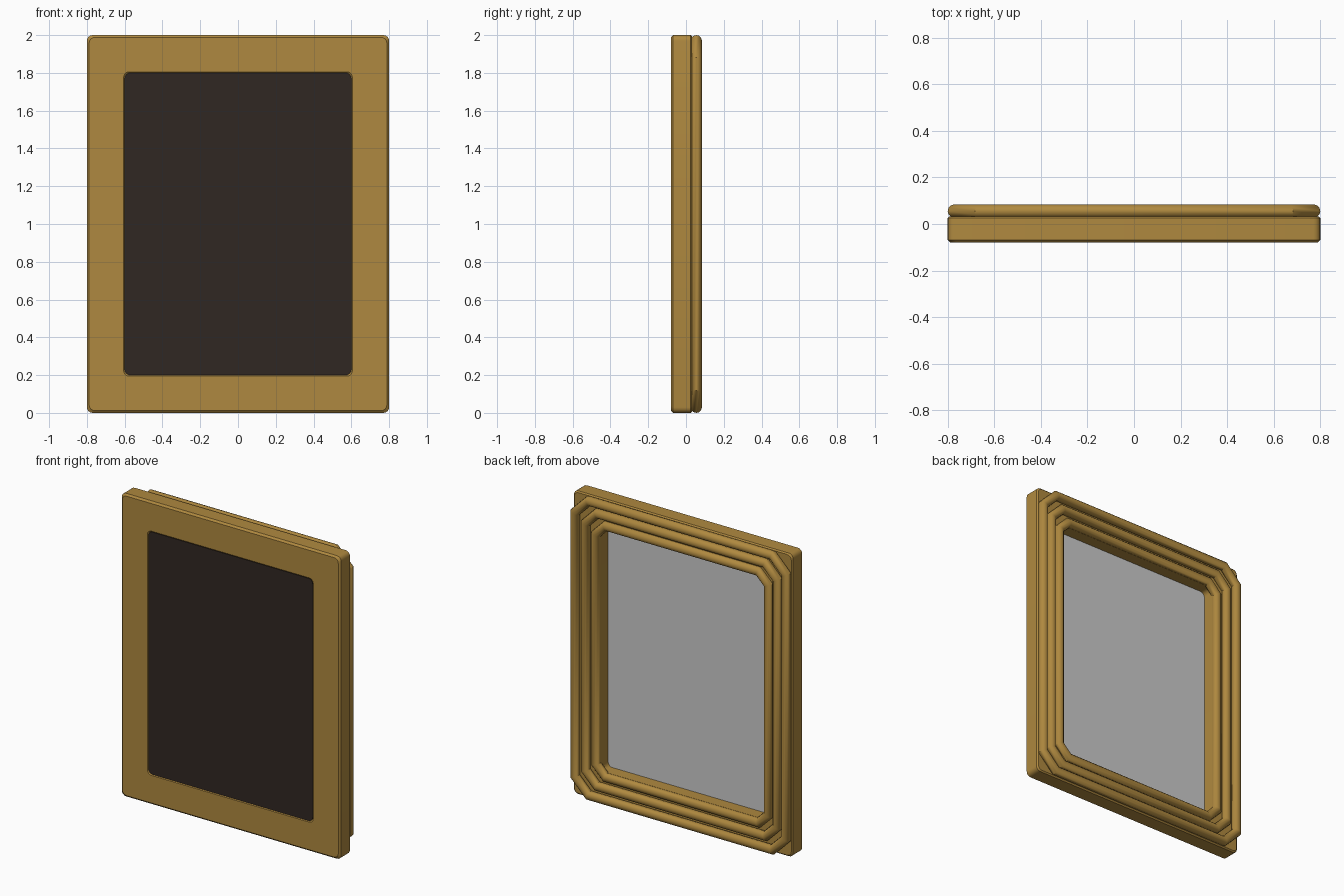
import bpy, bmesh
from math import sin, cos, pi

if "Cube" in bpy.data.objects:
    bpy.data.objects.remove(bpy.data.objects["Cube"])


def material(name, rgb):
    m = bpy.data.materials.new(name)
    m.diffuse_color = (*rgb, 1)
    m.use_nodes = True
    m.node_tree.nodes["Principled BSDF"].inputs["Base Color"].default_value = m.diffuse_color
    return m


gold = material("gold_wood", (0.43, 0.25, 0.05))
dark = material("dark_panel", (0.03, 0.02, 0.016))


def loop(hx, hz, r, y, n):
    """Rectangle around (0, y, 1) with corners of radius r in n segments."""
    pts = []
    for q, (sx, sz) in enumerate([(1, 1), (-1, 1), (-1, -1), (1, -1)]):
        for i in range(n + 1):
            a = (q + i / n) * pi / 2
            pts.append((sx * (hx - r) + r * cos(a), y, 1 + sz * (hz - r) + r * sin(a)))
    return pts


def loft(name, loops, mat=None, closed=True, smooth=35):
    """Bridge successive loops; closed joins last to first, otherwise caps both ends."""
    bm = bmesh.new()
    rings = [[bm.verts.new(p) for p in l] for l in loops]
    n = len(rings[0])
    pairs = list(zip(rings, rings[1:])) + ([(rings[-1], rings[0])] if closed else [])
    for a, b in pairs:
        for i in range(n):
            j = (i + 1) % n
            bm.faces.new((a[i], a[j], b[j], b[i]))
    if not closed:
        bm.faces.new(rings[0])
        bm.faces.new(rings[-1])
    bmesh.ops.recalc_face_normals(bm, faces=bm.faces)
    me = bpy.data.meshes.new(name)
    bm.to_mesh(me)
    bm.free()
    ob = bpy.data.objects.new(name, me)
    bpy.context.collection.objects.link(ob)
    if mat:
        me.materials.append(mat)
    bpy.ops.object.select_all(action='DESELECT')
    ob.select_set(True)
    bpy.context.view_layer.objects.active = ob
    bpy.ops.object.shade_smooth_by_angle(angle=smooth * pi / 180)
    return ob


# Main flat frame: (inset from outer edge, y) around its cross-section
section = [(0.008, 0.033), (0, 0.025), (0, -0.068), (0.012, -0.08),
           (0.194, -0.08), (0.2, -0.074), (0.2, 0.033)]
loft("frame", [loop(0.8 - d, 1 - d, 0.03, y, 4) for d, y in section], gold)

# Three stepped round mouldings on the back, with cut corners
R = 0.029
for k in range(3):
    c, y = 0.029 + 0.071 * k, 0.055 - 0.009 * k
    rings = []
    for i in range(12):
        a = 2 * pi * i / 12
        d = c - R * cos(a)
        rings.append(loop(0.8 - d, 1 - d, 0.10 - 0.015 * k + 0.6 * (c - d), y + R * sin(a), 1))
    loft("back_moulding_%d" % (k + 1), rings, gold)

# Dark picture panel on the front and grey pane behind it
loft("front_panel", [loop(0.6, 0.8, 0.03, y, 4) for y in (-0.077, -0.055)], dark, closed=False)
loft("back_pane", [loop(0.6, 0.8, 0.03, y, 4) for y in (-0.055, -0.045)], closed=False)
